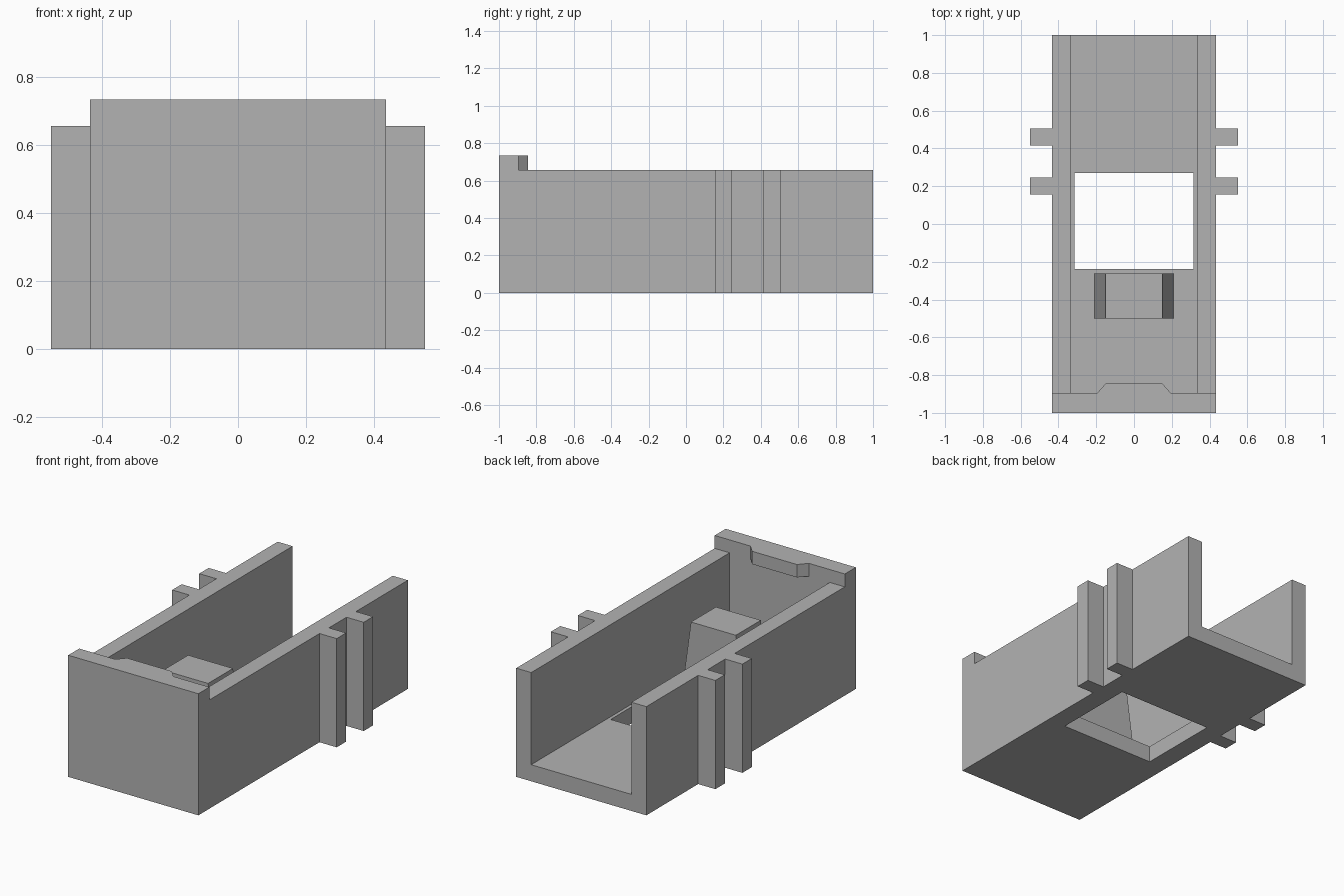
import bpy
import bmesh
from mathutils import Vector

cube = bpy.data.objects.get("Cube")
if cube:
    bpy.data.objects.remove(cube, do_unlink=True)

# Single plain grey
grey = bpy.data.materials.new("plain_grey")
grey.use_nodes = True
colour = (0.45, 0.45, 0.45, 1)
grey.diffuse_color = colour
grey.node_tree.nodes["Principled BSDF"].inputs["Base Color"].default_value = colour

WIDTH, INNER = 0.435, 0.335
WALL_TOP, FRONT_TOP, FLOOR = 0.657, 0.735, 0.10
FRONT_Y = -0.895


def prism(name, profile, axis, start, end):
    """Extrude a closed profile along y (profile in x, z) or z (profile in x, y)."""
    bm = bmesh.new()
    place = (lambda a, b: (a, start, b)) if axis == "y" else (lambda a, b: (a, b, start))
    face = bm.faces.new([bm.verts.new(place(a, b)) for a, b in profile])
    made = bmesh.ops.extrude_face_region(bm, geom=[face])["geom"]
    verts = [v for v in made if isinstance(v, bmesh.types.BMVert)]
    step = Vector((0, 1, 0)) if axis == "y" else Vector((0, 0, 1))
    bmesh.ops.translate(bm, verts=verts, vec=step * (end - start))
    bmesh.ops.recalc_face_normals(bm, faces=bm.faces)
    mesh = bpy.data.meshes.new(name)
    bm.to_mesh(mesh)
    bm.free()
    mesh.materials.append(grey)
    obj = bpy.data.objects.new(name, mesh)
    bpy.context.collection.objects.link(obj)
    return obj


def box(name, x0, x1, y0, y1, z0, z1):
    return prism(name, [(x0, y0), (x1, y0), (x1, y1), (x0, y1)], "z", z0, z1)


# Open channel: floor and two side walls
half = [(WIDTH, 0), (WIDTH, WALL_TOP), (INNER, WALL_TOP), (INNER, FLOOR)]
channel = prism("channel", half + [(-x, z) for x, z in reversed(half)], "y", FRONT_Y, 1)

# Rectangular opening through the floor
cutter = box("floor_opening", -0.315, 0.315, -0.237, 0.27, -0.1, 0.3)
cutter.hide_render = True
cut = channel.modifiers.new("opening", "BOOLEAN")
cut.operation = "DIFFERENCE"
cut.solver = "EXACT"
cut.object = cutter
bpy.context.view_layer.objects.active = channel
bpy.ops.object.modifier_apply(modifier=cut.name)
bpy.data.objects.remove(cutter, do_unlink=True)

# Taller front wall with a tapered lip on its inside
box("front_wall", -WIDTH, WIDTH, -1, FRONT_Y, 0, FRONT_TOP)
prism("front_lip", [(-0.195, FRONT_Y), (0.195, FRONT_Y), (0.15, -0.845), (-0.15, -0.845)],
      "z", WALL_TOP, FRONT_TOP)

# Tapered block standing on the floor
prism("tapered_block", [(-0.21, FLOOR), (0.21, FLOOR), (0.15, 0.53), (-0.15, 0.53)],
      "y", -0.5, -0.262)

# Pairs of upright ribs on both sides
for side, label in ((1, "left"), (-1, "right")):
    for y0, spot in ((0.157, "front"), (0.415, "rear")):
        x0, x1 = sorted((side * WIDTH, side * 0.55))
        box(f"{label}_{spot}_rib", x0, x1, y0, y0 + 0.09, 0, WALL_TOP)
